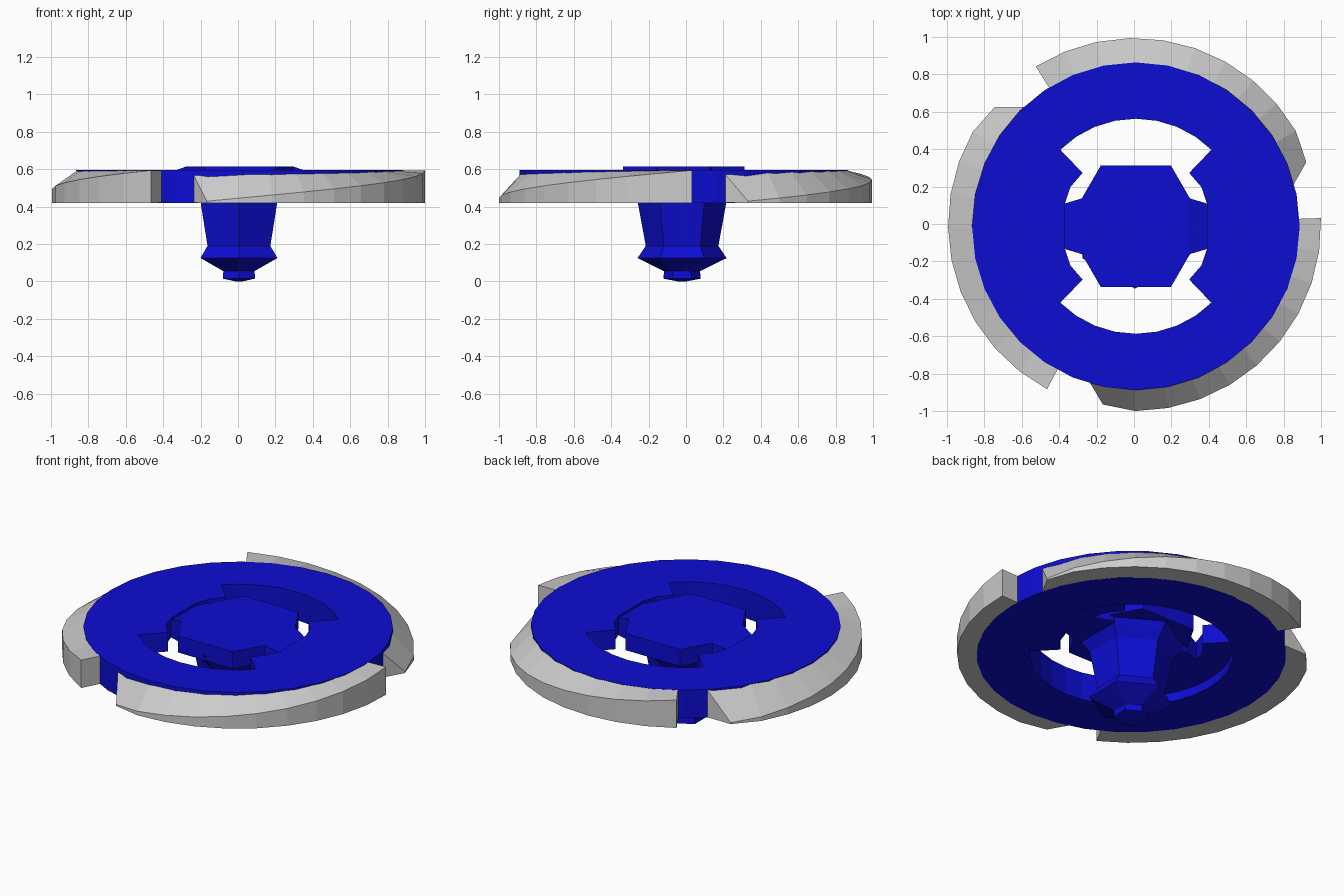
import bpy, bmesh
from math import cos, sin, radians
from mathutils import Vector

if "Cube" in bpy.data.objects:
    bpy.data.objects.remove(bpy.data.objects["Cube"])

CX, CY = 0.01, -0.012
TOP, BASE = 0.595, 0.42
RIM, HOLE = 0.876, 0.575


def material(name, color):
    mat = bpy.data.materials.new(name)
    mat.use_nodes = True
    mat.diffuse_color = color
    mat.node_tree.nodes["Principled BSDF"].inputs["Base Color"].default_value = color
    return mat


BLUE = material("deep blue", (0.004, 0.004, 0.65, 1))
GREY = material("light grey", (0.6, 0.6, 0.6, 1))


def finish(bm, name, mat, offset=(CX, CY, 0)):
    bmesh.ops.recalc_face_normals(bm, faces=bm.faces)
    mesh = bpy.data.meshes.new(name)
    bm.to_mesh(mesh)
    bm.free()
    obj = bpy.data.objects.new(name, mesh)
    obj.location = offset
    mesh.materials.append(mat)
    bpy.context.collection.objects.link(obj)
    return obj


def polar(r, deg, z=0.0):
    return Vector((r * cos(radians(deg)), r * sin(radians(deg)), z))


def loft(bm, sections, closed=False, caps=True):
    """Join equal-length point rings into a skin."""
    rings = [[bm.verts.new(p) for p in s] for s in sections]
    pairs = list(zip(rings, rings[1:]))
    if closed:
        pairs.append((rings[-1], rings[0]))
    for a, b in pairs:
        for i in range(len(a)):
            j = (i + 1) % len(a)
            bm.faces.new((a[i], a[j], b[j], b[i]))
    if caps and not closed:
        bm.faces.new(rings[0])
        bm.faces.new(rings[-1])


def prism(bm, points, z0, z1):
    loft(bm, [[(p[0], p[1], z) for p in points] for z in (z0, z1)])


def slant_cut(bm, side):
    """Chamfer the cap down toward one bridge."""
    res = bmesh.ops.bisect_plane(
        bm, geom=bm.verts[:] + bm.edges[:] + bm.faces[:],
        plane_co=(side * 0.285, 0, 0.615), plane_no=(side * 0.02, 0, 0.055),
        clear_outer=True)
    edges = [e for e in res["geom_cut"] if isinstance(e, bmesh.types.BMEdge)]
    bmesh.ops.edgenet_fill(bm, edges=edges)


# Main ring
bm = bmesh.new()
loft(bm, [[polar(r, a, z) for r, z in
           ((HOLE, BASE), (RIM, BASE), (RIM, TOP), (HOLE, TOP))]
          for a in [i * 11.25 for i in range(32)]], closed=True)
finish(bm, "disc_ring", BLUE)

# Bridges between the ring and the central cap
half = [(0.38, 0.12), (0.35, 0.21), (0.285, 0.285), (0.405, 0.41)]
arc = [polar(HOLE + 0.005, a) for a in (33.75, 22.5, 11.25, 0, -11.25, -22.5, -33.75)]
outline = half + [(p.x, p.y) for p in arc] + [(x, -y) for x, y in reversed(half)]
for side, label in ((1, "left"), (-1, "right")):
    bm = bmesh.new()
    prism(bm, [(side * x, y) for x, y in outline], 0.475, TOP)
    finish(bm, label + "_bridge", BLUE)
    # Sloping ramp from the cap to the bridge
    bm = bmesh.new()
    ramp = [(0.25, 0.15), (0.285, 0.15), (0.385, 0.12)]
    ramp += [(x, -y) for x, y in reversed(ramp)]
    prism(bm, [(side * x, y) for x, y in ramp], 0.475, 0.615)
    slant_cut(bm, side)
    finish(bm, label + "_ramp", BLUE)

# Hexagonal cap
bm = bmesh.new()
prism(bm, [polar(0.375, a) for a in range(0, 360, 60)], 0.51, 0.615)
for side in (1, -1):
    slant_cut(bm, side)
finish(bm, "hex_cap", BLUE)

# Six-sided stem with flange and tip
stem = [(0.54, 0.325), (0.48, 0.285), (0.42, 0.236), (0.19, 0.194),
        (0.125, 0.238), (0.055, 0.096), (0.015, 0.1), (0.0, 0.02)]
bm = bmesh.new()
loft(bm, [[polar(r, a, z) for a in range(30, 390, 60)] for z, r in stem])
finish(bm, "stem", BLUE, (0.005, -0.021, 0))

# Three rim blades: full height at the leading end, sloping off to the tail
STEPS = 10
for n, start in enumerate((122, 2, 242)):
    bm = bmesh.new()
    sections = []
    for i in range(STEPS + 1):
        t = i / STEPS
        a_out, a_in = start - 102 * t, start - 102 * t - (7 if i == STEPS else 0)
        r = 0.997 - (0.02 if i == STEPS else 0)
        sections.append([polar(RIM - 0.015, a_in, BASE + 0.001), polar(r, a_out, BASE),
                         polar(r, a_out, TOP - 0.001 - 0.165 * t),
                         polar(RIM - 0.015, a_in, TOP - 0.001)])
    loft(bm, sections)
    finish(bm, "rim_blade_%d" % (n + 1), GREY, (0.003, -0.003, 0))
